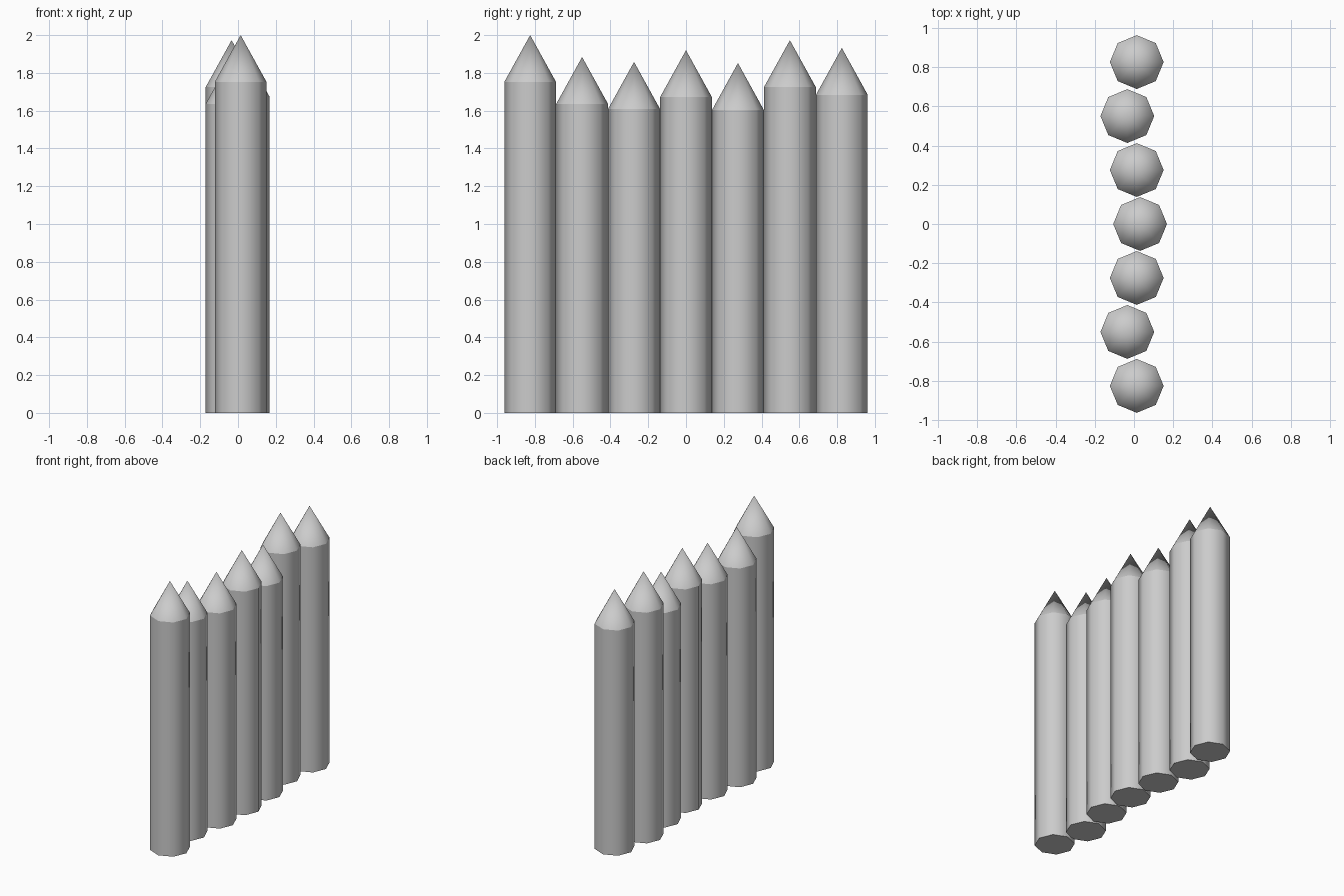
import bpy
import bmesh
from math import cos, sin, pi

cube = bpy.data.objects.get("Cube")
if cube:
    bpy.data.objects.remove(cube, do_unlink=True)

SIDES, RADIUS, POINT, SPACING = 8, 0.137, 0.248, 0.275

grey = bpy.data.materials.new("plain grey")
grey.use_nodes = True
colour = (0.6, 0.6, 0.6, 1)
grey.diffuse_color = colour
grey.node_tree.nodes["Principled BSDF"].inputs["Base Color"].default_value = colour


def stake(name, x, y, height):
    """Eight-sided post with a pointed top and crisp rims."""
    bm = bmesh.new()

    def ring(z):
        return [bm.verts.new((RADIUS * cos(2 * pi * i / SIDES),
                              RADIUS * sin(2 * pi * i / SIDES), z))
                for i in range(SIDES)]

    foot, shoulder = ring(0), ring(height - POINT)
    tip = bm.verts.new((0, 0, height))
    bm.faces.new(foot[::-1])
    for i in range(SIDES):
        j = (i + 1) % SIDES
        bm.faces.new((foot[i], foot[j], shoulder[j], shoulder[i])).smooth = True
        bm.faces.new((shoulder[i], shoulder[j], tip)).smooth = True
    # Rims are the level edges
    for e in bm.edges:
        e.smooth = abs(e.verts[0].co.z - e.verts[1].co.z) > 0.01
    mesh = bpy.data.meshes.new(name)
    bm.to_mesh(mesh)
    bm.free()
    mesh.materials.append(grey)
    obj = bpy.data.objects.new(name, mesh)
    obj.location = (x, y, 0)
    bpy.context.collection.objects.link(obj)


# Row of stakes from front to back: sideways offset and height
row = [(0.014, 2.0), (-0.034, 1.884), (0.014, 1.858), (0.031, 1.92),
       (0.014, 1.852), (-0.034, 1.973), (0.014, 1.932)]
for n, (x, height) in enumerate(row):
    stake(f"stake_{n + 1}", x, (n - 3) * SPACING, height)
